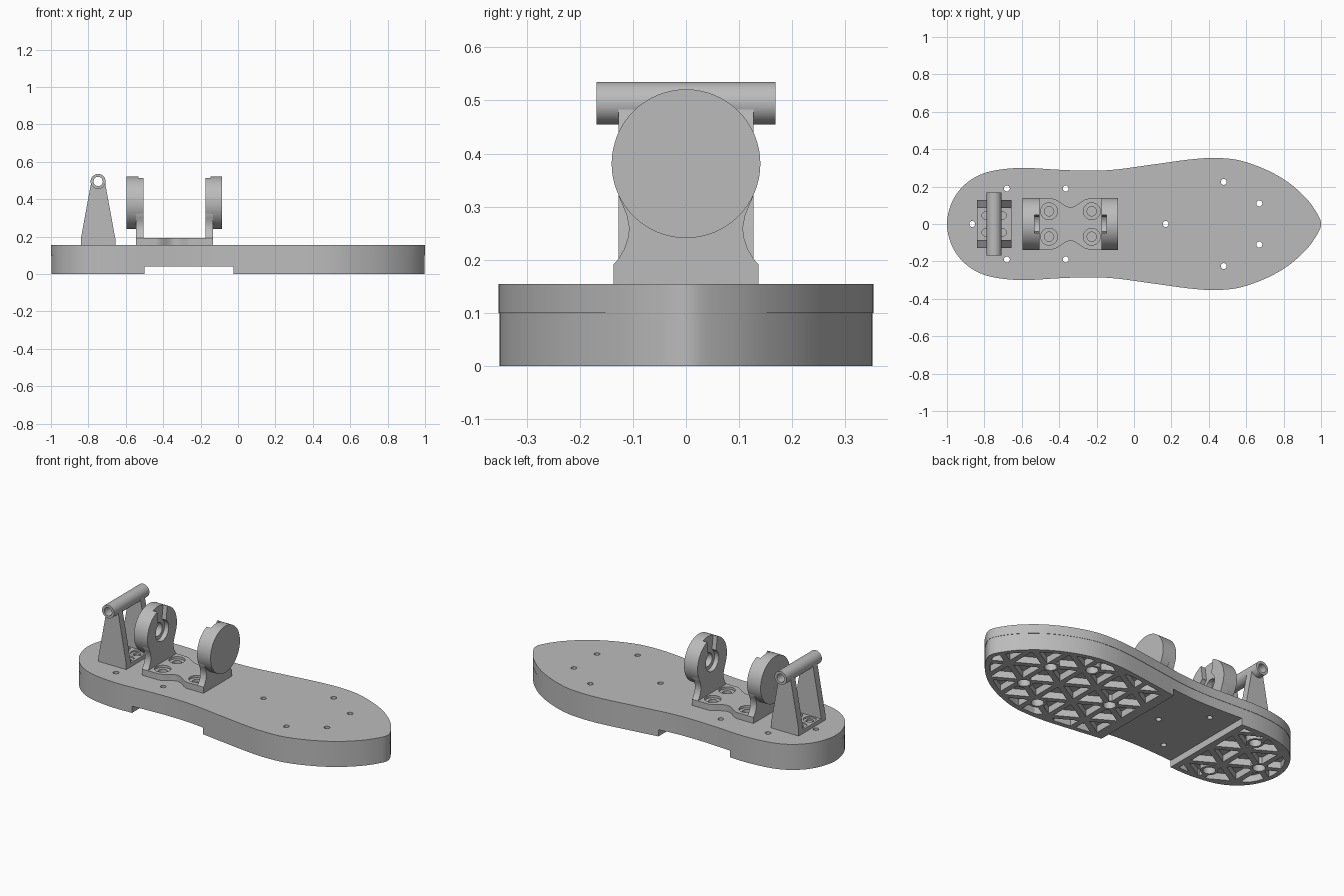
import bpy, bmesh, math
from mathutils import Vector

cube = bpy.data.objects.get("Cube")
if cube:
    bpy.data.objects.remove(cube, do_unlink=True)

grey = bpy.data.materials.new("plain grey")
grey.use_nodes = True
colour = (0.5, 0.5, 0.5, 1)
grey.diffuse_color = colour
grey.node_tree.nodes["Principled BSDF"].inputs["Base Color"].default_value = colour


def prisms(name, shapes, lo, hi, axis="z"):
    """Extrude one or more 2D outlines along an axis into one object."""
    place = {"x": lambda a, b, c: (c, a, b),
             "y": lambda a, b, c: (a, c, b),
             "z": lambda a, b, c: (a, b, c)}[axis]
    bm = bmesh.new()
    for pts in shapes:
        low = [bm.verts.new(place(a, b, lo)) for a, b in pts]
        high = [bm.verts.new(place(a, b, hi)) for a, b in pts]
        bm.faces.new(low)
        bm.faces.new(high)
        for i in range(len(pts)):
            j = (i + 1) % len(pts)
            bm.faces.new((low[i], low[j], high[j], high[i]))
    bmesh.ops.recalc_face_normals(bm, faces=bm.faces)
    mesh = bpy.data.meshes.new(name)
    bm.to_mesh(mesh)
    bm.free()
    mesh.materials.append(grey)
    ob = bpy.data.objects.new(name, mesh)
    bpy.context.collection.objects.link(ob)
    return ob


def circle(a, b, r, n=40):
    return [(a + r * math.cos(math.tau * i / n), b + r * math.sin(math.tau * i / n))
            for i in range(n)]


def box(a0, a1, b0, b1):
    return [(a0, b0), (a1, b0), (a1, b1), (a0, b1)]


def combine(ob, other, op="DIFFERENCE"):
    """Apply a boolean and remove the helper."""
    other.hide_render = True
    mod = ob.modifiers.new("cut", "BOOLEAN")
    mod.object, mod.operation, mod.solver = other, op, "EXACT"
    bpy.context.view_layer.objects.active = ob
    bpy.ops.object.modifier_apply(modifier=mod.name)
    bpy.data.objects.remove(other, do_unlink=True)


def cut(ob, shapes, lo, hi, axis="z"):
    combine(ob, prisms("cutter", shapes, lo, hi, axis))


def spline(pts, steps=6):
    """Closed smooth curve through the points."""
    p = [Vector(q) for q in pts]
    n, out = len(p), []
    for i in range(n):
        a, b, c, d = p[i - 1], p[i], p[(i + 1) % n], p[(i + 2) % n]
        for s in range(steps):
            t = s / steps
            out.append(0.5 * (2 * b + (c - a) * t + (2 * a - 5 * b + 4 * c - d) * t * t
                              + (3 * b - a - 3 * c + d) * t ** 3))
    return out


def inset(pts, dist):
    out = []
    for i, p in enumerate(pts):
        t = (pts[(i + 1) % len(pts)] - pts[i - 1]).normalized()
        out.append(p + Vector((t.y, -t.x)) * dist)
    return out


# Foot-shaped outline, mirrored across y
half = [(-.98, .1), (-.93, .185), (-.85, .25), (-.75, .285), (-.6, .3), (-.4, .29),
        (-.25, .285), (-.1, .291), (.1, .318), (.3, .345), (.43, .353), (.56, .341),
        (.7, .293), (.82, .226), (.92, .138), (.98, .055)]
outline = spline([(-1, 0)] + half + [(1, 0)] + [(x, -y) for x, y in reversed(half)])

# Screw positions
fore = [(.48, .225), (.48, -.225), (.67, .11), (.67, -.11), (.17, 0)]
heel = [(-.865, 0), (-.68, .19), (-.68, -.19)]
arch = [(-.365, .19), (-.365, -.19), (-.17, 0)]
holes = [circle(x, y, .016, 20) for x, y in fore + heel + arch]

# Upper sole
sole_top = prisms("sole_top", [outline], .1, .155)
cut(sole_top, holes, .05, .2)

# Lower sole with arch step, triangular pockets and counterbored holes
sole_bottom = prisms("sole_bottom", [inset(outline, .002)], 0, .1)
cut(sole_bottom, [box(-.5, -.025, -.5, .5)], -.1, .04)

side = .2
step = side * math.sqrt(3) / 2
triangles = []
for k in range(-7, 7):
    x0, x1 = k * step, (k + 1) * step
    for j in range(-3, 4):
        for base, tip, shift in ((x0, x1, k % 2 / 2), (x1, x0, (k + 1) % 2 / 2)):
            y = (j + shift) * side
            tri = [Vector((base, y - side / 2)), Vector((base, y + side / 2)), Vector((tip, y))]
            mid = sum(tri, Vector((0, 0))) / 3
            triangles.append([mid + (v - mid) * .72 for v in tri])
pockets = prisms("pockets", triangles, -.05, .04)
inner = inset(outline, .03)
regions = [[p for p in inner if p.x < -.53], [p for p in inner if p.x > .005]]
# keep the heel loop in order where it wraps round
combine(pockets, prisms("region", regions, -.04, .06), "INTERSECT")
cut(pockets, [circle(x, y, .048) for x, y in fore + heel], -.1, .1)
combine(sole_bottom, pockets)
cut(sole_bottom, [circle(x, y, .034) for x, y in fore + heel], -.1, .065)
cut(sole_bottom, holes, -.1, .2)

# Clevis base plate with waisted sides
MID = -.34
waist = []
for i in range(17):
    u = -1 + i / 8
    waist.append((MID + u * .1, .09 + .046 * (.5 - .5 * math.cos(math.pi * u))))
edge = [(MID - .205, .136)] + waist + [(MID + .205, .136)]
clevis_plate = prisms("clevis_plate", [edge + [(x, -y) for x, y in reversed(edge)]], .155, .192)
spots = [(MID + sx * .114, sy * .068) for sx in (-1, 1) for sy in (-1, 1)]
cut(clevis_plate, [circle(x, y, .045) for x, y in spots], .178, .3)
cut(clevis_plate, [circle(x, y, .025) for x, y in spots], .16, .3)

# Clevis ears: curved neck, thick round head, inner recess
CZ = .381
neck = [(.136, .155), (.136, .192), (.127, .202), (.116, .221), (.109, .242), (.107, .26),
        (.111, .282), (.118, .3), (.126, .318), (.126, CZ)]
neck += [(-y, z) for y, z in reversed(neck)]
for name, s in (("left", 1), ("right", -1)):
    def span(a, b):
        return sorted((MID + s * a, MID + s * b))
    ear = prisms("clevis_ear_" + name, [neck], *span(.165, .205), axis="x")
    combine(ear, prisms("head", [circle(0, CZ, .14, 64)], *span(.165, .255), axis="x"), "UNION")
    slot = [(-.03, CZ), (.03, CZ), (.055, .56), (-.055, .56)]
    cut(ear, [slot], *span(.1, .193), axis="x")
    cut(ear, [circle(0, CZ, .062)], *span(.1, .193), axis="x")
    cut(ear, [circle(0, CZ, .04)], *span(.1, .23), axis="x")

# Heel post: base plate, two tapered side plates and a cross tube
PX, PZ = -.748, .495
post_base = prisms("post_base", [box(PX - .092, PX + .092, -.1, .1)], .155, .178)
spots = [(PX + sx * .045, sy * .045) for sx in (-1, 1) for sy in (-1, 1)]
cut(post_base, [circle(x, y, .036) for x, y in spots], .17, .3)
cut(post_base, [circle(x, y, .02) for x, y in spots], .16, .3)
taper = [(PX - .092, .155), (PX + .092, .155), (PX + .092, .19), (PX + .036, PZ),
         (PX - .036, PZ), (PX - .092, .19)]
for name, y0, y1 in (("front", -.127, -.085), ("back", .085, .127)):
    plate = prisms("post_plate_" + name, [taper], y0, y1, axis="y")
    cut(plate, [circle(PX, PZ, .03)], -.3, .3, axis="y")
post_tube = prisms("post_tube", [circle(PX, PZ, .04)], -.168, .168, axis="y")
cut(post_tube, [circle(PX, PZ, .025)], -.3, .3, axis="y")

# Smooth curved walls, keep sharp edges
for ob in bpy.context.collection.objects:
    if ob.type == "MESH" and grey.name in ob.data.materials:
        bpy.ops.object.select_all(action="DESELECT")
        ob.select_set(True)
        bpy.context.view_layer.objects.active = ob
        bpy.ops.object.shade_smooth_by_angle(angle=math.radians(30))
